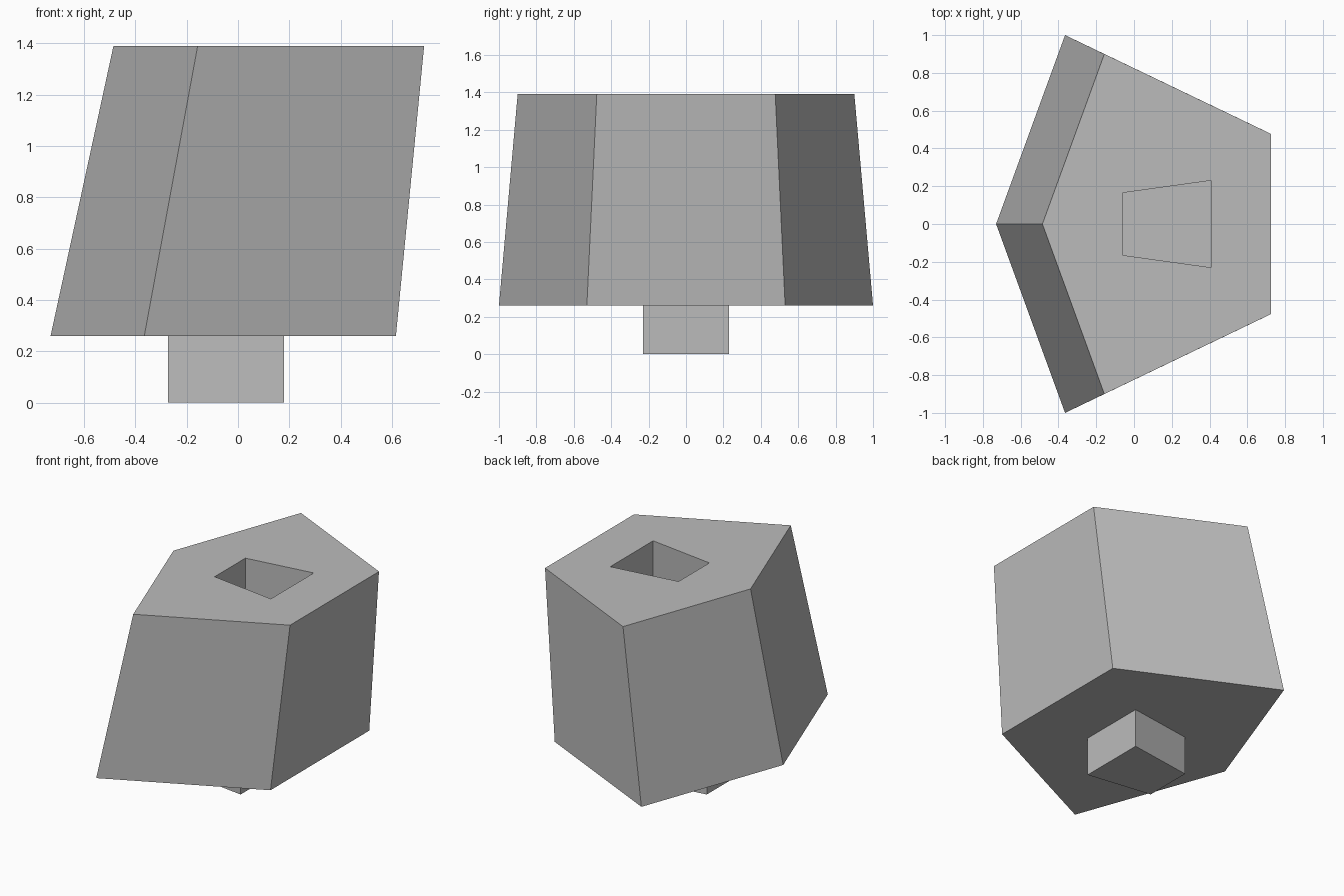
import bpy

cube = bpy.data.objects.get("Cube")
if cube:
    bpy.data.objects.remove(cube, do_unlink=True)

# One plain grey for the whole block
grey = bpy.data.materials.new("plain_grey")
grey.use_nodes = True
colour = (0.5, 0.5, 0.5, 1)
grey.diffuse_color = colour
grey.node_tree.nodes["Principled BSDF"].inputs["Base Color"].default_value = colour


def mirrored(half):
    """Close a half outline (y >= 0, running from +x to -x) across the y axis."""
    return half + [(x, -y) for x, y in reversed(half) if y > 0]


def prism(name, lower, z0, upper, z1):
    """Loft a solid between two outlines with equal point counts."""
    n = len(lower)
    verts = [(x, y, z0) for x, y in lower] + [(x, y, z1) for x, y in upper]
    faces = [tuple(reversed(range(n))), tuple(range(n, 2 * n))]
    faces += [(i, (i + 1) % n, (i + 1) % n + n, i + n) for i in range(n)]
    mesh = bpy.data.meshes.new(name)
    mesh.from_pydata(verts, [], faces)
    mesh.materials.append(grey)
    obj = bpy.data.objects.new(name, mesh)
    bpy.context.collection.objects.link(obj)
    return obj


def trapezoid(x_min, x_max):
    return mirrored([(x_max, 0.23), (x_min, 0.165)])


base_z, top_z = 0.26, 1.39

# Leaning, tapering five-sided block
body = prism("block_body",
             mirrored([(0.615, 0.53), (-0.365, 1.0), (-0.73, 0)]), base_z,
             mirrored([(0.725, 0.477), (-0.157, 0.90), (-0.485, 0)]), top_z)

# Locking peg under the block
peg_outline = trapezoid(-0.272, 0.18)
prism("bottom_peg", peg_outline, 0, peg_outline, base_z)

# Matching socket sunk into the top
socket_outline = trapezoid(-0.06, 0.408)
cutter = prism("socket_cutter", socket_outline, top_z - 0.28, socket_outline, top_z + 0.1)
cutter.hide_render = True
cutter.hide_viewport = True
cut = body.modifiers.new("top_socket", 'BOOLEAN')
cut.operation = 'DIFFERENCE'
cut.solver = 'EXACT'
cut.object = cutter
